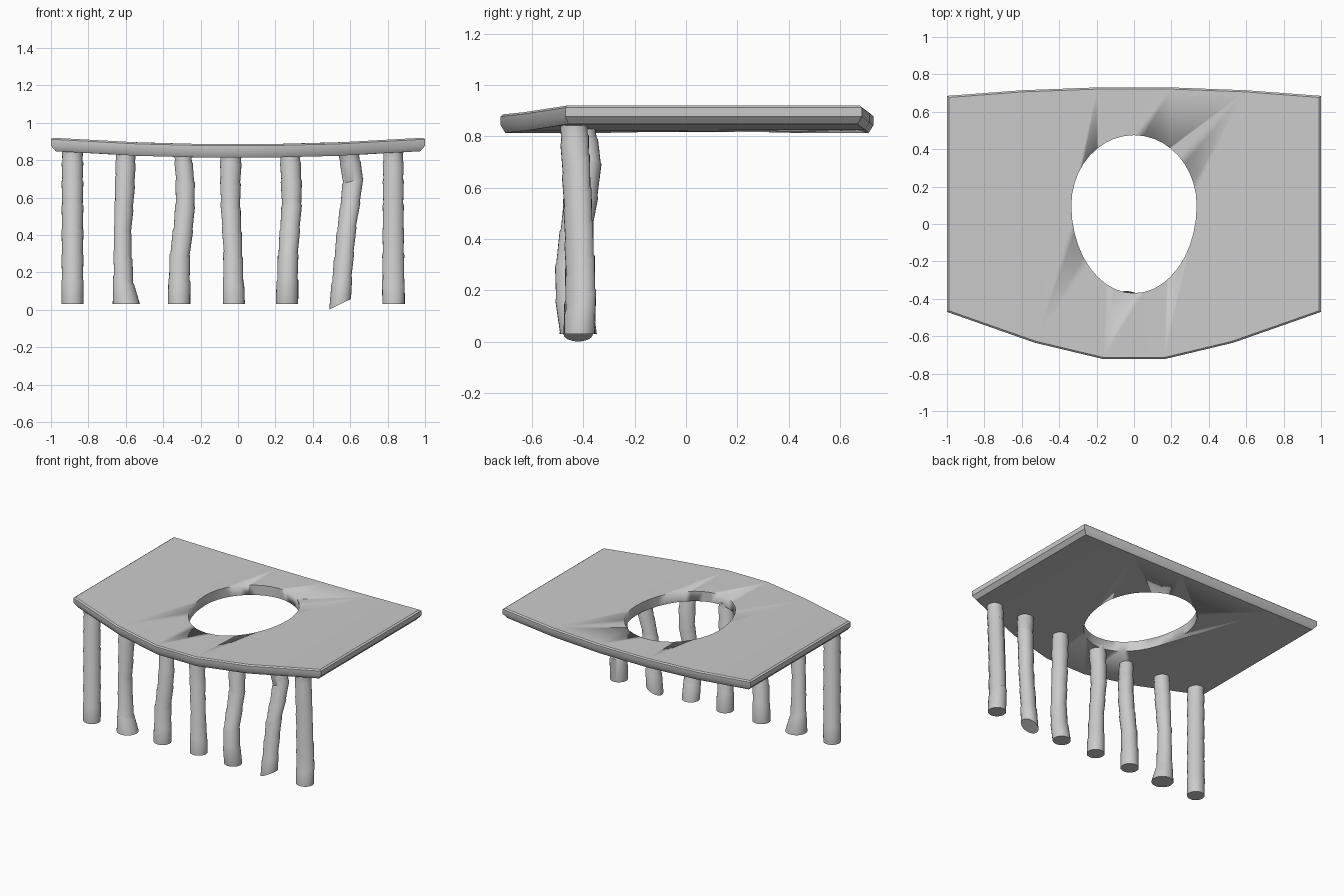
import bpy, bmesh, math

if "Cube" in bpy.data.objects:
    bpy.data.objects.remove(bpy.data.objects["Cube"])


def finish(name, bm, angle=35):
    bmesh.ops.recalc_face_normals(bm, faces=bm.faces[:])
    me = bpy.data.meshes.new(name)
    bm.to_mesh(me)
    bm.free()
    ob = bpy.data.objects.new(name, me)
    bpy.context.scene.collection.objects.link(ob)
    bpy.ops.object.select_all(action='DESELECT')
    bpy.context.view_layer.objects.active = ob
    ob.select_set(True)
    bpy.ops.object.shade_smooth_by_angle(angle=math.radians(angle))
    return ob


def bridge(bm, a, b):
    n = len(a)
    for i in range(n):
        j = (i + 1) % n
        bm.faces.new((a[i], a[j], b[j], b[i]))


def top_z(x):
    return 0.885 + 0.035 * x * x


def under_z(x):
    return 0.82 + 0.035 * x * x


# Curved slab: front and back edge points, bowed outward and dipping in the middle
half_front = [(0.165, -0.722), (0.53, -0.635), (1.0, -0.47)]
half_back = [(0.2, 0.73), (0.6, 0.715), (1.0, 0.685)]
front = [(-x, y) for x, y in reversed(half_front)] + half_front
back = [(-x, y) for x, y in reversed(half_back)] + half_back
cols = len(front)
outline = front + back[::-1]

bm = bmesh.new()
loops = []
# (inset, height function, height offset): bottom chamfer, walls, softened top edge
for inset, zf, dz in [(0.025, under_z, -0.007), (0.0, under_z, 0.022),
                      (0.0, top_z, -0.008), (0.012, top_z, 0.0)]:
    loops.append([bm.verts.new((x * (1 - inset), y * (1 - inset), zf(x) + dz))
                  for x, y in outline])
for a, b in zip(loops, loops[1:]):
    bridge(bm, a, b)
for loop in (loops[0], loops[-1]):
    n = len(loop)
    for i in range(cols - 1):
        bm.faces.new((loop[i], loop[i + 1], loop[n - 2 - i], loop[n - 1 - i]))
slab = finish("slab", bm)

# Egg-shaped opening
bm = bmesh.new()
rings = []
for z in (0.6, 1.1):
    ring = []
    for i in range(40):
        t = 2 * math.pi * i / 40
        s = math.sin(t)
        ring.append(bm.verts.new((0.335 * math.cos(t), 0.1 + (0.375 if s > 0 else 0.47) * s, z)))
    rings.append(ring)
bridge(bm, *rings)
for ring in rings:
    bm.faces.new(ring)
cutter = finish("opening_cutter", bm)
cutter.hide_render = True
mod = slab.modifiers.new("opening", 'BOOLEAN')
mod.operation = 'DIFFERENCE'
mod.solver = 'EXACT'
mod.object = cutter
bpy.context.view_layer.objects.active = slab
bpy.ops.object.modifier_apply(modifier=mod.name)
bpy.data.objects.remove(cutter, do_unlink=True)


# Jointed stalk legs
def leg_at(path, z):
    for (z0, x0, y0, r0), (z1, x1, y1, r1) in zip(path, path[1:]):
        if z <= z1:
            k = max(0.0, (z - z0) / (z1 - z0))
            return x0 + k * (x1 - x0), y0 + k * (y1 - y0), r0 + k * (r1 - r0)
    return path[-1][1:]


def leg(name, path, tilt, base_tilt=0.0, sides=24):
    """path: (z, x, y, radius) stations; tilt: slope of the joints along x and y"""
    bm = bmesh.new()
    zs = [0.03, 0.16, 0.295, 0.43, 0.56, 0.69, 0.79]
    top = under_z(path[-1][1]) + 0.012
    stations = [(0.03, 0.0, base_tilt, 0.0)]
    for z in zs[1:]:
        # tiny outward lip at each joint
        stations += [(z - 0.004, 0.002, *tilt), (z + 0.004, -0.002, *tilt)]
    stations.append((top, 0.0, 0.0, 0.0))
    rings = []
    for z, dr, tx, ty in stations:
        if z > 0.7:
            tx, ty = tx * 0.4, ty * 0.4
        ring = []
        for i in range(sides):
            a = 2 * math.pi * i / sides
            r = leg_at(path, z)[2] + dr
            dz = r * (tx * math.cos(a) + ty * math.sin(a))
            x, y, _ = leg_at(path, z + dz)
            ring.append(bm.verts.new((x + r * math.cos(a), y + r * math.sin(a), z + dz)))
        rings.append(ring)
    for a, b in zip(rings, rings[1:]):
        bridge(bm, a, b)
    bm.faces.new(rings[0])
    bm.faces.new(rings[-1])
    return finish(name, bm, 40)


R = 0.057
leg("leg_1", [(0.03, -0.885, -0.42, 0.058), (0.85, -0.885, -0.42, 0.056)], (0, 0))
leg("leg_2", [(0.03, -0.597, -0.42, 0.073), (0.16, -0.612, -0.42, 0.052), (0.4, -0.618, -0.42, 0.046),
              (0.65, -0.605, -0.425, 0.052), (0.83, -0.6, -0.43, 0.053)], (-0.45, 0.1))
leg("leg_3", [(0.03, -0.315, -0.42, 0.06), (0.28, -0.312, -0.42, 0.054), (0.5, -0.285, -0.42, 0.052),
              (0.66, -0.28, -0.42, 0.05), (0.83, -0.295, -0.43, 0.046)], (-0.1, 0.3))
leg("leg_4", [(0.03, -0.022, -0.42, 0.059), (0.3, -0.027, -0.42, 0.05), (0.6, -0.042, -0.41, 0.052),
              (0.83, -0.038, -0.42, 0.057)], (-0.25, 0.3))
leg("leg_5", [(0.03, 0.262, -0.43, 0.06), (0.2, 0.265, -0.457, 0.055), (0.3, 0.268, -0.455, 0.053),
              (0.56, 0.287, -0.42, 0.053), (0.69, 0.285, -0.42, 0.055), (0.83, 0.278, -0.425, 0.053)],
    (0.05, -0.1))
leg("leg_6", [(0.03, 0.545, -0.42, R), (0.16, 0.555, -0.42, 0.052), (0.43, 0.58, -0.415, 0.05),
              (0.6, 0.605, -0.39, 0.052), (0.72, 0.617, -0.382, 0.053), (0.83, 0.59, -0.41, 0.056)],
    (0.3, 0.1), base_tilt=0.5)
leg("leg_7", [(0.03, 0.832, -0.415, 0.06), (0.2, 0.83, -0.41, 0.058), (0.5, 0.83, -0.42, 0.055),
              (0.85, 0.83, -0.437, 0.054)], (0, 0.75))
